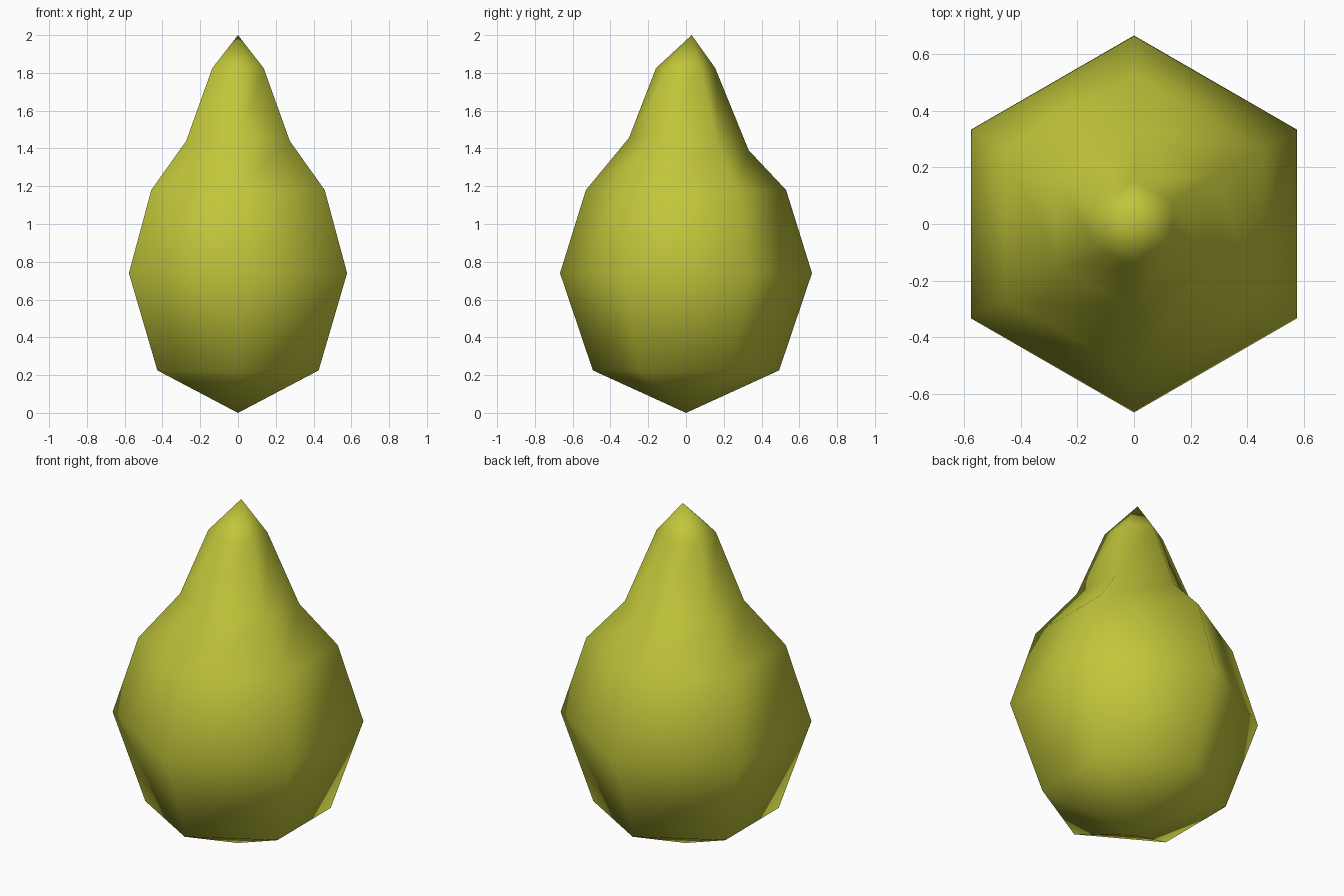
import bpy, bmesh
from math import cos, sin, pi

cube = bpy.data.objects.get("Cube")
if cube:
    bpy.data.objects.remove(cube, do_unlink=True)

SIDES = 6
# Rings from bottom to top: radius, height, y offset, slope along y
RINGS = [
    (0.493, 0.225, 0.0, 0.0),
    (0.667, 0.74, 0.0, 0.0),
    (0.53, 1.18, 0.0, 0.0),
    (0.317, 1.423, 0.015, -0.103),
    (0.157, 1.825, -0.002, 0.0),
]

# Pear skin colour
skin = bpy.data.materials.new("pear_green")
skin.use_nodes = True
colour = (0.53, 0.56, 0.042, 1.0)
skin.diffuse_color = colour
skin.node_tree.nodes["Principled BSDF"].inputs["Base Color"].default_value = colour

# Six-sided pear body closed by a point at each end
bm = bmesh.new()
rings = []
for radius, height, offset, slope in RINGS:
    ring = []
    for i in range(SIDES):
        a = pi / 2 + 2 * pi * i / SIDES
        y = radius * sin(a)
        ring.append(bm.verts.new((radius * cos(a), y + offset, height + slope * y)))
    rings.append(ring)
bottom = bm.verts.new((0, 0, 0))
tip = bm.verts.new((0, 0.03, 2))

for i in range(SIDES):
    j = (i + 1) % SIDES
    bm.faces.new((bottom, rings[0][j], rings[0][i]))
    for low, high in zip(rings, rings[1:]):
        bm.faces.new((low[i], low[j], high[j], high[i]))
    bm.faces.new((rings[-1][i], rings[-1][j], tip))

bmesh.ops.recalc_face_normals(bm, faces=bm.faces)
for face in bm.faces:
    face.smooth = True

mesh = bpy.data.meshes.new("pear_body")
bm.to_mesh(mesh)
bm.free()
mesh.materials.append(skin)
bpy.context.scene.collection.objects.link(bpy.data.objects.new("pear_body", mesh))
